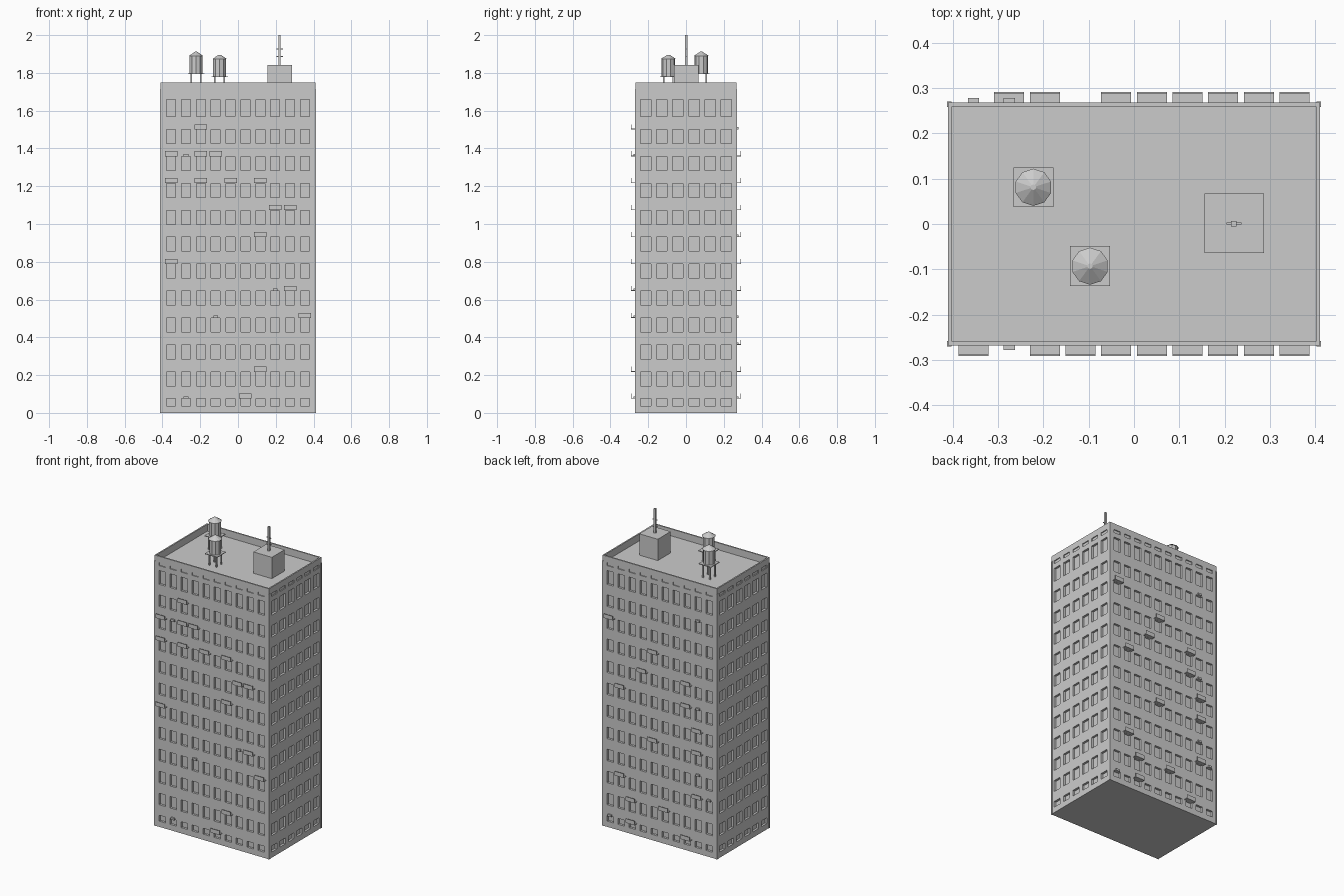
import bpy, bmesh, math
from mathutils import Matrix, Vector

if "Cube" in bpy.data.objects:
    bpy.data.objects.remove(bpy.data.objects["Cube"])

HX, HY, TOP, ROOF, RIM = 0.41, 0.268, 1.75, 1.705, 0.009

grey = bpy.data.materials.new("concrete grey")
grey.diffuse_color = (0.6, 0.6, 0.6, 1)
grey.use_nodes = True
grey.node_tree.nodes["Principled BSDF"].inputs["Base Color"].default_value = grey.diffuse_color


def finish(name, bm, merge=True):
    if merge:
        bmesh.ops.remove_doubles(bm, verts=bm.verts, dist=1e-5)
    bmesh.ops.recalc_face_normals(bm, faces=bm.faces)
    me = bpy.data.meshes.new(name)
    bm.to_mesh(me)
    bm.free()
    me.materials.append(grey)
    ob = bpy.data.objects.new(name, me)
    bpy.context.collection.objects.link(ob)
    return ob


def box(bm, x0, x1, y0, y1, z0, z1):
    m = Matrix.Translation(((x0 + x1) / 2, (y0 + y1) / 2, (z0 + z1) / 2))
    m = m @ Matrix.Diagonal((x1 - x0, y1 - y0, z1 - z0, 1))
    bmesh.ops.create_cube(bm, size=1, matrix=m)


def cone(bm, x, y, z0, z1, r0, r1, sides):
    bmesh.ops.create_cone(bm, cap_ends=True, segments=sides, radius1=r0, radius2=r1,
                          depth=z1 - z0, matrix=Matrix.Translation((x, y, (z0 + z1) / 2)))


# window rows: (bottom, top, recess depth)
STEP = 0.1426
rows = [(0.037, 0.075, 0.014)]
rows += [(0.143 + i * STEP, 0.217 + i * STEP, 0.014) for i in range(10)]
rows += [(1.569, 1.658, 0.014), (1.69, 1.71, 0.006)]


def wall(bm, half, dist, angle, centres, width):
    """Grid wall facing -y, window cells pushed inward, then turned by angle."""
    rot = Matrix.Rotation(angle, 3, 'Z')
    us = [-half] + [c + s * width / 2 for c in centres for s in (-1, 1)] + [half]
    zs = [0] + [z for r in rows for z in r[:2]] + [TOP]

    def quad(pts):
        bm.faces.new([bm.verts.new(rot @ Vector(p)) for p in pts])

    for i in range(len(us) - 1):
        for j in range(len(zs) - 1):
            a, b, c, d = us[i], us[i + 1], zs[j], zs[j + 1]
            out = [(a, -dist, c), (b, -dist, c), (b, -dist, d), (a, -dist, d)]
            if i % 2 and j % 2:
                deep = rows[j // 2][2]
                inn = [(u, y + deep, z) for u, y, z in out]
                quad(inn)
                for k in range(4):
                    n = (k + 1) % 4
                    quad([out[k], out[n], inn[n], inn[k]])
            else:
                quad(out)


# tower walls with recessed windows
cols = [(i - 4.5) * 0.0787 for i in range(10)]
side_cols = [(i - 2.5) * 0.0855 for i in range(6)]
bm = bmesh.new()
for k in (0, 1):
    wall(bm, HX, HY, k * math.pi, cols, 0.048)
    wall(bm, HY, HX, (k + 0.5) * math.pi, side_cols, 0.055)
finish("tower_walls", bm)

# ground slab and roof deck
bm = bmesh.new()
box(bm, -HX, HX, -HY, HY, 0, 0.003)
finish("base_slab", bm)
bm = bmesh.new()
box(bm, -HX + RIM, HX - RIM, -HY + RIM, HY - RIM, ROOF - 0.01, ROOF)
finish("roof_deck", bm)

# parapet inner faces and coping
bm = bmesh.new()
for s in (-1, 1):
    x0, x1 = sorted((s * HX, s * (HX - RIM)))
    y0, y1 = sorted((s * HY, s * (HY - RIM)))
    box(bm, x0, x1, -HY, HY, 1.715, TOP)
    box(bm, -HX + RIM, HX - RIM, y0, y1, 1.715, TOP)
    # inner skin down to the deck, clear of the top openings
    xi, yi = s * (HX - RIM), s * (HY - RIM)
    box(bm, min(xi, xi + s * .002), max(xi, xi + s * .002), -HY + RIM, HY - RIM, ROOF, 1.715)
    box(bm, -HX + RIM, HX - RIM, min(yi, yi + s * .002), max(yi, yi + s * .002), ROOF, 1.715)
finish("parapet", bm, False)

# slim corner strips
bm = bmesh.new()
for sx in (-1, 1):
    for sy in (-1, 1):
        x0, x1 = sorted((sx * (HX + 0.002), sx * (HX - 0.008)))
        y0, y1 = sorted((sy * (HY + 0.002), sy * (HY - 0.01)))
        box(bm, x0, x1, y0, y1, 0, 1.715)
finish("corner_strips", bm, False)

# (column, level) of ledges and small cooling units on the front and back
ledges = {-1: [(2, 10), (0, 9), (2, 9), (3, 9), (0, 8), (2, 8), (4, 8), (6, 8), (7, 7), (8, 7),
               (6, 6), (0, 5), (8, 4), (9, 3), (6, 1), (5, 0)],
          1: [(9, 9), (5, 8), (6, 7), (2, 7), (8, 6), (2, 6), (1, 5), (5, 4), (1, 4), (8, 2),
              (1, 2), (7, 1), (4, 1), (7, 0), (2, 0)]}
units = {-1: [(1, 9), (7, 4), (3, 3), (1, 0)],
         1: [(1, 10), (1, 6), (1, 3), (0, 2), (9, 0)]}
for s, label in ((-1, "front"), (1, "back")):
    bm = bmesh.new()
    for c, j in ledges[s]:
        x, z = cols[c], 0.075 + j * STEP
        y0, y1 = sorted((s * HY, s * 0.291))
        box(bm, x - 0.033, x + 0.033, y0, y1, z, z + 0.004)
        y0, y1 = sorted((s * 0.288, s * 0.291))
        box(bm, x - 0.033, x + 0.033, y0, y1, z, z + 0.027)
    finish(label + "_balconies", bm, False)
    bm = bmesh.new()
    for c, j in units[s]:
        x, z = cols[c], 0.075 + j * STEP
        y0, y1 = sorted((s * (HY - 0.002), s * 0.278))
        box(bm, x - 0.0125, x + 0.0125, y0, y1, z, z + 0.013)
    finish(label + "_cooling_units", bm, False)

# rooftop water tanks
for n, (x, y, z) in enumerate(((-0.222, 0.081, 1.793), (-0.097, -0.093, 1.777)), 1):
    bm = bmesh.new()
    for sx in (-1, 1):
        for sy in (-1, 1):
            px, py = x + sx * 0.025, y + sy * 0.025
            box(bm, px - 0.004, px + 0.004, py - 0.004, py + 0.004, ROOF, z)
    box(bm, x - 0.044, x + 0.044, y - 0.044, y + 0.044, z, z + 0.005)
    finish(f"tank_stand_{n}", bm, False)
    bm = bmesh.new()
    cone(bm, x, y, z + 0.005, z + 0.096, 0.036, 0.036, 10)
    cone(bm, x, y, z + 0.096, z + 0.119, 0.041, 0.006, 10)
    finish(f"water_tank_{n}", bm, False)

# roof hut
bm = bmesh.new()
box(bm, 0.155, 0.287, -0.064, 0.067, ROOF, 1.843)
finish("roof_hut", bm)

# aerial mast with short rungs
bm = bmesh.new()
box(bm, 0.214, 0.226, -0.005, 0.007, 1.843, 2.0)
for z in (1.885, 1.925):
    box(bm, 0.204, 0.237, -0.001, 0.003, z, z + 0.005)
finish("aerial", bm, False)
